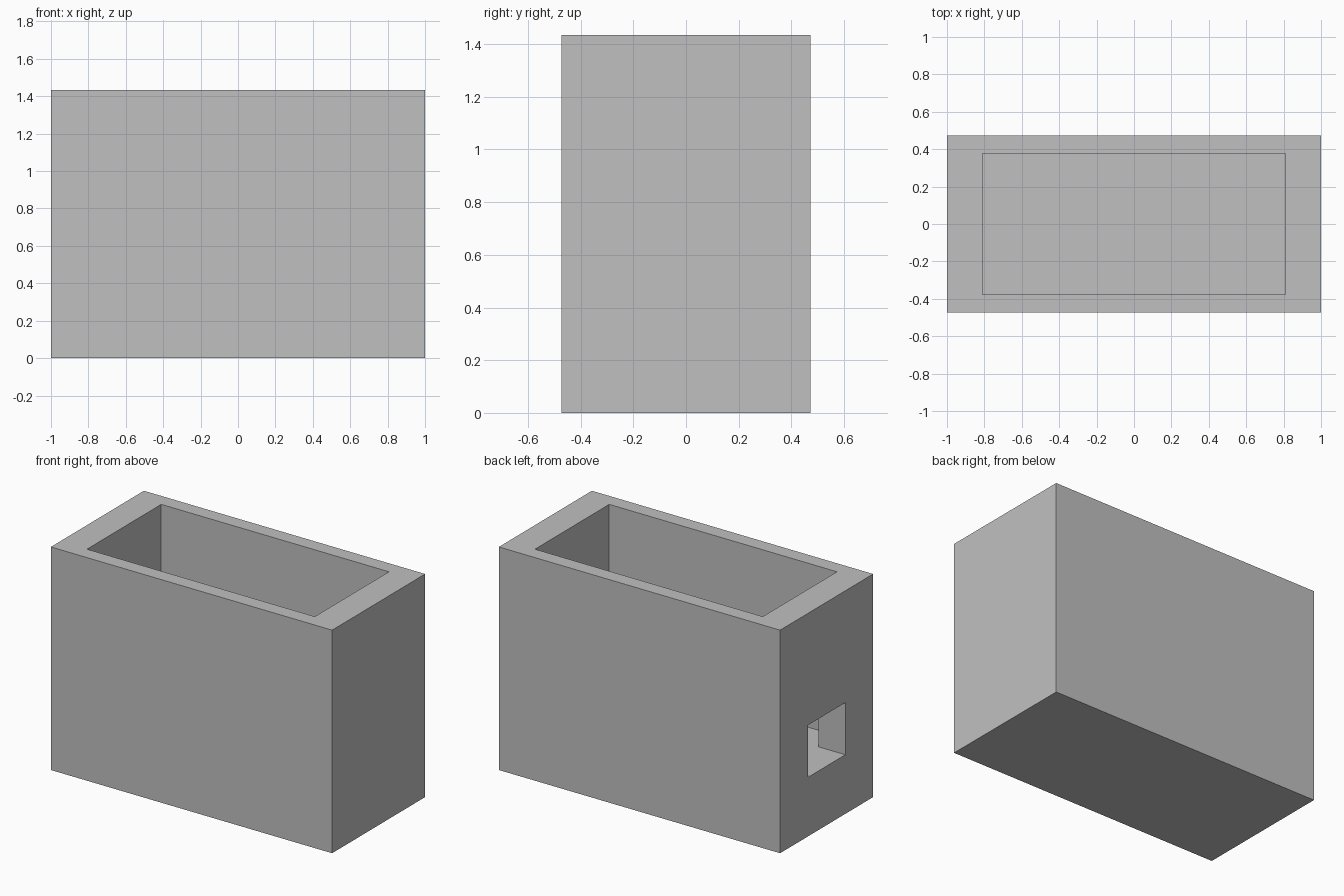
import bpy

default = bpy.data.objects.get("Cube")
if default:
    bpy.data.objects.remove(default, do_unlink=True)

# Overall size, cavity and side window
LENGTH, DEPTH, HEIGHT = 2.0, 0.945, 1.434
CAVITY_X, CAVITY_Y = 0.81, 0.377
FLOOR = 0.38
WINDOW_Y, WINDOW_TOP = 0.19, 0.715

grey = bpy.data.materials.new("plain grey")
grey.use_nodes = True
colour = (0.53, 0.53, 0.53, 1.0)
grey.diffuse_color = colour
grey.node_tree.nodes["Principled BSDF"].inputs["Base Color"].default_value = colour


def box(name, low, high):
    """Axis-aligned box between two corners."""
    bpy.ops.mesh.primitive_cube_add(size=1)
    obj = bpy.context.object
    obj.name = name
    for v in obj.data.vertices:
        v.co = [h if c > 0 else l for c, l, h in zip(v.co, low, high)]
    obj.data.materials.append(grey)
    return obj


def cut(target, cutter):
    """Subtract a box and remove it afterwards."""
    cutter.hide_render = True
    mod = target.modifiers.new("cut", "BOOLEAN")
    mod.operation = "DIFFERENCE"
    mod.solver = "EXACT"
    mod.object = cutter
    bpy.context.view_layer.objects.active = target
    bpy.ops.object.modifier_apply(modifier=mod.name)
    bpy.data.objects.remove(cutter, do_unlink=True)


# Solid block, open-topped cavity, then the window through the right wall
body = box("box_body", (-LENGTH / 2, -DEPTH / 2, 0), (LENGTH / 2, DEPTH / 2, HEIGHT))
cut(body, box("cavity_cutter", (-CAVITY_X, -CAVITY_Y, FLOOR),
              (CAVITY_X, CAVITY_Y, HEIGHT + 1)))
cut(body, box("window_cutter", (-LENGTH, -WINDOW_Y, FLOOR),
              (0, WINDOW_Y, WINDOW_TOP)))
